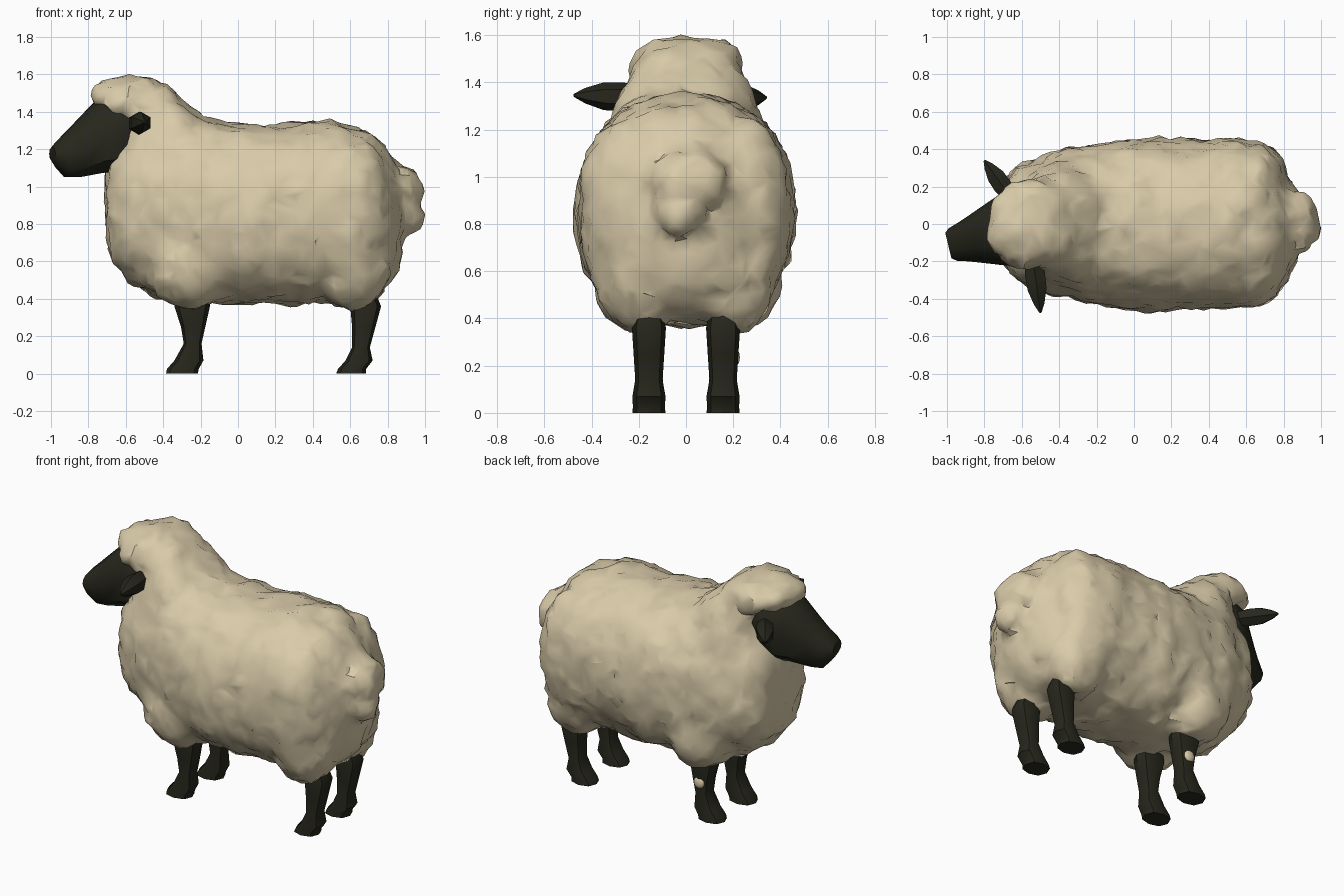
import bpy, bmesh, math
from mathutils import Vector, Matrix, noise

if "Cube" in bpy.data.objects:
    bpy.data.objects.remove(bpy.data.objects["Cube"])


def material(name, rgb):
    m = bpy.data.materials.new(name)
    m.use_nodes = True
    m.diffuse_color = (*rgb, 1)
    m.node_tree.nodes["Principled BSDF"].inputs["Base Color"].default_value = (*rgb, 1)
    return m


wool_mat = material("cream wool", (0.70, 0.60, 0.40))
dark_mat = material("dark skin", (0.02, 0.02, 0.012))


def make_object(name, bm, mat):
    bmesh.ops.recalc_face_normals(bm, faces=bm.faces)
    mesh = bpy.data.meshes.new(name)
    bm.to_mesh(mesh)
    bm.free()
    mesh.materials.append(mat)
    ob = bpy.data.objects.new(name, mesh)
    bpy.context.collection.objects.link(ob)
    return ob


def select_only(ob):
    bpy.ops.object.select_all(action='DESELECT')
    ob.select_set(True)
    bpy.context.view_layer.objects.active = ob


def shade(ob, degrees):
    select_only(ob)
    bpy.ops.object.shade_smooth_by_angle(angle=math.radians(degrees))


def apply_modifier(ob, kind, **settings):
    mod = ob.modifiers.new(kind.lower(), kind)
    for key, value in settings.items():
        setattr(mod, key, value)
    select_only(ob)
    bpy.ops.object.modifier_apply(modifier=mod.name)


def loft(bm, rings, sides, power=2.0):
    """Skin closed superellipse rings given as (centre, half axis, half axis)."""
    loops = []
    for c, u, v in rings:
        loop = []
        for i in range(sides):
            a = math.tau * i / sides
            p, q = math.cos(a), math.sin(a)
            p = math.copysign(abs(p) ** (2 / power), p)
            q = math.copysign(abs(q) ** (2 / power), q)
            loop.append(bm.verts.new(Vector(c) + Vector(u) * p + Vector(v) * q))
        loops.append(loop)
    for a, b in zip(loops, loops[1:]):
        for i in range(sides):
            j = (i + 1) % sides
            bm.faces.new((a[i], a[j], b[j], b[i]))
    bm.faces.new(loops[0])
    bm.faces.new(loops[-1])


def along_x(x, low, high, half):
    return (x, 0, (low + high) / 2), (0, half, 0), (0, 0, (high - low) / 2)


def along_z(z, back, front, half, y=0):
    return ((back + front) / 2, y, z), ((front - back) / 2, 0, 0), (0, half, 0)


def ball(bm, centre, radii):
    m = Matrix.Translation(centre) @ Matrix.Diagonal((*radii, 1))
    bmesh.ops.create_icosphere(bm, subdivisions=3, radius=1, matrix=m)


# Fleece: trunk, neck, crown, tail and leg lobes fused into one skin
bm = bmesh.new()
loft(bm, [along_x(*r) for r in (
    (-0.70, 0.72, 1.10, 0.18), (-0.67, 0.60, 1.18, 0.26), (-0.60, 0.52, 1.28, 0.32),
    (-0.45, 0.42, 1.35, 0.375), (-0.2, 0.38, 1.35, 0.43), (0.1, 0.37, 1.32, 0.46),
    (0.36, 0.38, 1.33, 0.445), (0.56, 0.38, 1.34, 0.45), (0.68, 0.4, 1.29, 0.41),
    (0.76, 0.45, 1.22, 0.35), (0.83, 0.52, 1.13, 0.26), (0.87, 0.65, 1.05, 0.17))], 32, 2.3)
loft(bm, [along_z(*r) for r in (
    (0.95, -0.66, 0.0, 0.35), (1.2, -0.65, -0.1, 0.335), (1.34, -0.62, -0.17, 0.285),
    (1.45, -0.6, -0.28, 0.235), (1.54, -0.6, -0.38, 0.19))], 24, 2.1)
ball(bm, (-0.575, 0, 1.48), (0.2, 0.235, 0.115))
ball(bm, (-0.68, -0.04, 1.49), (0.1, 0.15, 0.07))
ball(bm, (-0.6, -0.16, 1.45), (0.1, 0.09, 0.08))
ball(bm, (0.88, 0, 0.98), (0.11, 0.16, 0.135))
ball(bm, (0.92, -0.03, 0.85), (0.065, 0.1, 0.11))
for side in (-1, 1):
    ball(bm, (0.62, side * 0.19, 0.6), (0.21, 0.2, 0.26))
    ball(bm, (0.6, side * 0.22, 0.85), (0.23, 0.235, 0.42))
    ball(bm, (-0.27, side * 0.2, 0.6), (0.22, 0.2, 0.25))
fleece = make_object("fleece", bm, wool_mat)
apply_modifier(fleece, 'REMESH', mode='VOXEL', voxel_size=0.03)
apply_modifier(fleece, 'SMOOTH', factor=0.5, iterations=3)

# Lumpy locks: broad hanging folds plus small tufts
moves = []
for v in fleece.data.vertices:
    p = v.co
    folds = noise.noise(Vector((p.x * 7, p.y * 7, p.z * 2)))
    tufts = noise.noise(p * 17 + Vector((5, 2, 8)))
    moves.append(v.normal * (0.005 + 0.024 * folds + 0.02 * tufts))
for v, d in zip(fleece.data.vertices, moves):
    v.co += d
apply_modifier(fleece, 'DECIMATE', ratio=0.25)
fleece.data.materials.clear()
fleece.data.materials.append(wool_mat)
shade(fleece, 45)

# Head, tapering to a blunt muzzle and turned a little to one side
bm = bmesh.new()
turn = Matrix.Rotation(math.radians(14), 4, 'Z')
place = Matrix.Translation((-0.59, -0.015, 0)) @ turn
loft(bm, [along_x(*r) for r in (
    (0.08, 1.22, 1.46, 0.15), (0.0, 1.16, 1.49, 0.205), (-0.08, 1.07, 1.5, 0.2),
    (-0.15, 1.065, 1.48, 0.175), (-0.27, 1.045, 1.36, 0.13), (-0.34, 1.045, 1.29, 0.105),
    (-0.39, 1.1, 1.24, 0.09), (-0.415, 1.14, 1.21, 0.07))], 10, 2.4)
bmesh.ops.transform(bm, matrix=place, verts=bm.verts)
shade(make_object("head", bm, dark_mat), 40)


# Ears: flattened leaves widening from the root, then pointed
def ear(name, root, tip, width):
    root, tip = Vector(root), Vector(tip)
    axis = (tip - root).normalized()
    up = Vector((0, 0, 1))
    across = axis.cross(up).normalized()
    bm = bmesh.new()
    loft(bm, [(root.lerp(tip, t), up * width * w, across * width * w)
              for t, w in ((0, 0.7), (0.35, 0.95), (0.6, 0.9), (0.85, 0.5), (1, 0.1))], 6)
    shade(make_object(name, bm, dark_mat), 40)


ear("right_ear", (-0.545, -0.16, 1.335), (-0.5, -0.475, 1.345), 0.065)
ear("left_ear", (-0.65, 0.13, 1.335), (-0.8, 0.34, 1.335), 0.06)

# Legs with slim shins and forward pointing hooves
fore = ((0, -0.385, -0.215, 0.07), (0.025, -0.38, -0.21, 0.068), (0.07, -0.34, -0.185, 0.066),
        (0.16, -0.29, -0.195, 0.057), (0.25, -0.305, -0.175, 0.063), (0.36, -0.34, -0.15, 0.07),
        (0.42, -0.33, -0.15, 0.065))
hind = ((0, 0.525, 0.685, 0.07), (0.025, 0.535, 0.685, 0.068), (0.07, 0.575, 0.72, 0.07),
        (0.14, 0.61, 0.705, 0.058), (0.25, 0.61, 0.735, 0.065), (0.36, 0.6, 0.765, 0.072),
        (0.42, 0.6, 0.74, 0.06))
for label, side in (("left", 1), ("right", -1)):
    for kind, rings in (("front", fore), ("hind", hind)):
        bm = bmesh.new()
        loft(bm, [along_z(*r, y=side * 0.157) for r in rings], 8, 2.4)
        shade(make_object(f"{label}_{kind}_leg", bm, dark_mat), 40)

# Small tuft of wool on one front shin
bm = bmesh.new()
ball(bm, (-0.24, 0.21, 0.235), (0.036, 0.018, 0.036))
shade(make_object("shin_tuft", bm, wool_mat), 40)
